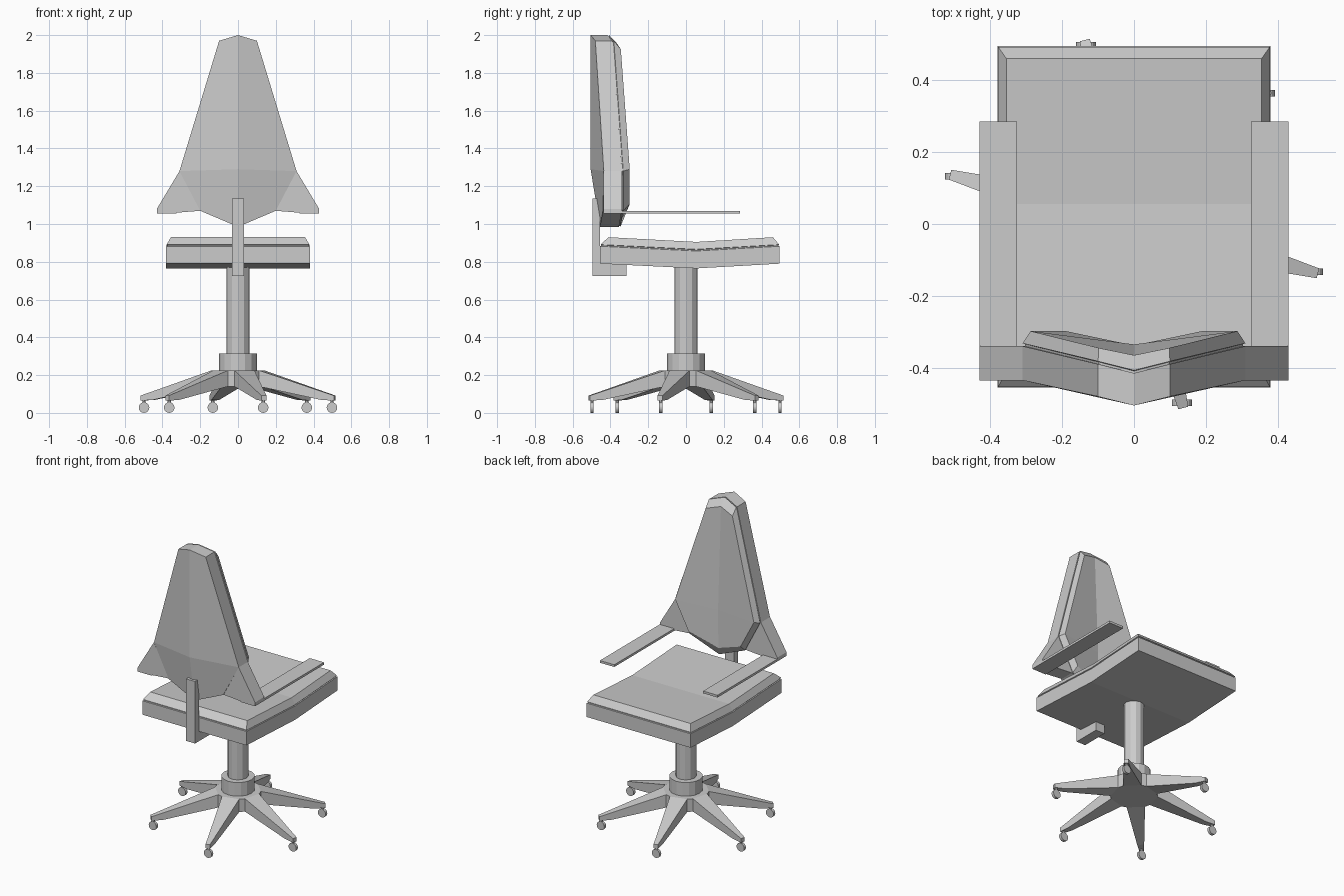
import bpy, bmesh, math
from mathutils import Matrix, Vector

if "Cube" in bpy.data.objects:
    bpy.data.objects.remove(bpy.data.objects["Cube"])


def finish(name, bm):
    bmesh.ops.recalc_face_normals(bm, faces=bm.faces)
    me = bpy.data.meshes.new(name)
    bm.to_mesh(me)
    bm.free()
    ob = bpy.data.objects.new(name, me)
    bpy.context.collection.objects.link(ob)
    return ob


def loft(name, rings, cap=None, centres=None, turn=0.0):
    """Skin a stack of rings; cap faces index into the ring (index n = centre point)."""
    bm = bmesh.new()
    vs = [[bm.verts.new(p) for p in r] for r in rings]
    n = len(rings[0])
    for a, b in zip(vs, vs[1:]):
        for i in range(n):
            j = (i + 1) % n
            bm.faces.new((a[i], a[j], b[j], b[i]))
    for k, end in enumerate((vs[0], vs[-1])):
        pts = end + ([bm.verts.new(centres[k])] if centres else [])
        for f in cap or [range(n)]:
            bm.faces.new([pts[i] for i in f])
    bmesh.ops.rotate(bm, verts=bm.verts, matrix=Matrix.Rotation(turn, 3, 'Z'))
    return finish(name, bm)


def box(name, lo, hi):
    rings = [[(lo[0], lo[1], z), (hi[0], lo[1], z), (hi[0], hi[1], z), (lo[0], hi[1], z)]
             for z in (lo[2], hi[2])]
    return loft(name, rings)


def cylinder(name, r, depth, loc, sides, axis='Z'):
    bm = bmesh.new()
    bmesh.ops.create_cone(bm, cap_ends=True, segments=sides, radius1=r, radius2=r, depth=depth)
    if axis == 'Y':
        bmesh.ops.rotate(bm, verts=bm.verts, matrix=Matrix.Rotation(math.pi / 2, 3, 'X'))
    bmesh.ops.translate(bm, verts=bm.verts, vec=Vector(loc))
    return finish(name, bm)


# Seat: shallow V cushion with a seam groove and bevelled top
def seat_ring(x, y0, y1, z_end, z_mid, ym=0.055):
    return [(-x, y0, z_end), (x, y0, z_end), (x, ym, z_mid),
            (x, y1, z_end), (-x, y1, z_end), (-x, ym, z_mid)]


loft("seat", [seat_ring(0.38, -0.455, 0.495, 0.79, 0.765),
              seat_ring(0.38, -0.455, 0.495, 0.882, 0.857),
              seat_ring(0.374, -0.449, 0.489, 0.884, 0.859),
              seat_ring(0.374, -0.449, 0.489, 0.889, 0.864),
              seat_ring(0.378, -0.453, 0.493, 0.891, 0.866),
              seat_ring(0.355, -0.41, 0.46, 0.93, 0.905)],
     cap=[(0, 1, 2, 5), (2, 3, 4, 5)])


# Backrest: tapered eight-point outline, folded down the middle
def mirrored(half):
    return half + [(-x, y, z) for x, y, z in half[-2:0:-1]]


back = [(0, -0.505, 2.0), (0.1, -0.48, 1.97), (0.31, -0.435, 1.28), (0.2, -0.44, 1.07), (0, -0.455, 0.985)]
rim = [(0, -0.415, 2.0), (0.1, -0.39, 1.97), (0.31, -0.34, 1.28), (0.2, -0.34, 1.07), (0, -0.355, 0.985)]
groove = [(x * 0.98, y, 1.4 + (z - 1.4) * 0.988) for x, y, z in rim]
groove2 = [(x, y + 0.006, z) for x, y, z in groove]
lip = [(x, y + 0.008, z) for x, y, z in rim]
pad = [(0, -0.365, 1.955), (0.098, -0.345, 1.925), (0.288, -0.298, 1.29), (0.19, -0.298, 1.105), (0, -0.338, 1.03)]
loft("backrest", [mirrored(h) for h in (back, rim, groove, groove2, lip, pad)],
     cap=[(0, 1, 2, 8), (2, 3, 4, 8), (4, 5, 6, 8), (6, 7, 0, 8)],
     centres=[(0, -0.505, 1.29), (0, -0.335, 1.285)])

# Side wings and armrests
for s, side in ((-1, "left"), (1, "right")):
    wing = [(0.31, 1.28), (0.43, 1.08), (0.43, 1.06), (0.325, 1.06), (0.2, 1.07)]
    loft(side + "_wing", [[(s * x, y, z) for x, z in wing] for y in (-0.436, -0.34)])
    xs = sorted((s * 0.325, s * 0.43))
    box(side + "_armrest", (xs[0], -0.436, 1.055), (xs[1], 0.285, 1.07))

# L-shaped bracket joining seat and backrest
ell = [(-0.495, 0.725), (-0.315, 0.725), (-0.315, 0.79), (-0.455, 0.79), (-0.455, 1.135), (-0.495, 1.135)]
loft("back_bracket", [[(x, y, z) for y, z in ell] for x in (-0.033, 0.033)])

# Column and collar
cylinder("column", 0.062, 0.55, (0, 0, 0.495), 12)
cylinder("collar", 0.1, 0.1, (0, 0, 0.265), 16)

# Six-legged base with hub and casters
angles = [math.radians(45 + 60 * k) for k in range(6)]
r0, w0 = 0.13, 0.055
hub = []
for a in angles:
    for w in (-w0, w0):
        hub.append((r0 * math.cos(a) - w * math.sin(a), r0 * math.sin(a) + w * math.cos(a)))
loft("base_hub", [[(x, y, z) for x, y in hub] for z in (0.14, 0.225)])
for k, a in enumerate(angles, 1):
    def leg_ring(r, w, z0, z1):
        return [(r, -w, z0), (r, w, z0), (r, w, z1), (r, -w, z1)]
    loft(f"base_leg_{k}", [leg_ring(r0, w0, 0.14, 0.225), leg_ring(0.46, 0.021, 0.069, 0.115),
                           leg_ring(0.53, 0.014, 0.065, 0.092)], turn=a)
    cx, cy = 0.515 * math.cos(a), 0.515 * math.sin(a)
    cylinder(f"caster_stem_{k}", 0.009, 0.04, (cx, cy, 0.06), 8)
    cylinder(f"caster_wheel_{k}", 0.028, 0.018, (cx, cy, 0.028), 16, 'Y')
